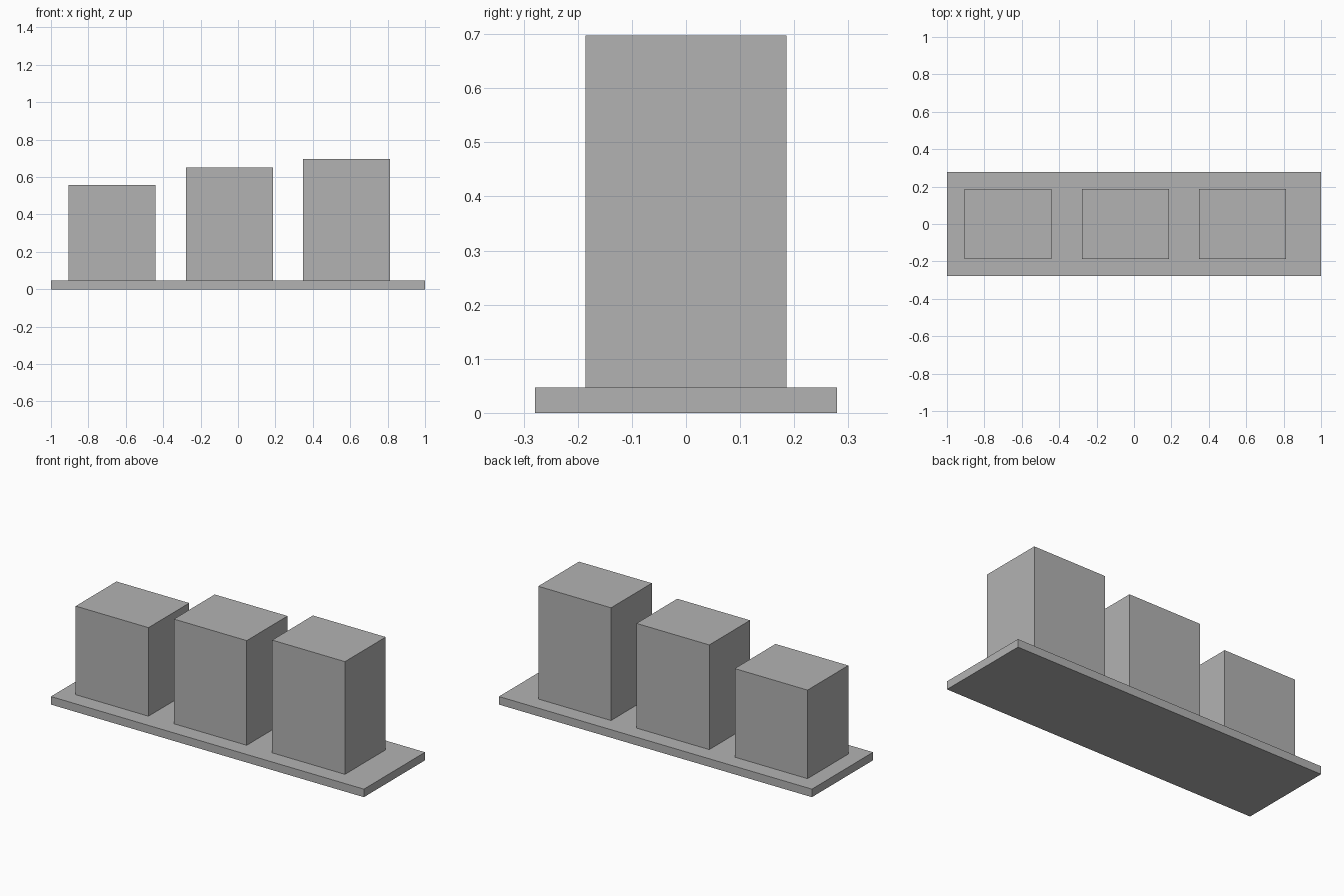
import bpy

if "Cube" in bpy.data.objects:
    bpy.data.objects.remove(bpy.data.objects["Cube"], do_unlink=True)

UNIT = 2 / 43  # the whole model sits on a regular module

grey = bpy.data.materials.new("plain_grey")
grey.use_nodes = True
colour = (0.45, 0.45, 0.45, 1)
grey.diffuse_color = colour
grey.node_tree.nodes["Principled BSDF"].inputs["Base Color"].default_value = colour


def box(name, centre_x, bottom, width, depth, height):
    """Flat-shaded box measured in modules, standing on the given bottom."""
    bpy.ops.mesh.primitive_cube_add(
        size=1, location=(centre_x * UNIT, 0, (bottom + height / 2) * UNIT))
    obj = bpy.context.object
    obj.name = name
    obj.scale = (width * UNIT, depth * UNIT, height * UNIT)
    bpy.ops.object.transform_apply(location=False, rotation=False, scale=True)
    obj.data.materials.append(grey)
    return obj


# Base slab
box("base_slab", 0, 0, 43, 12, 1)

# Three blocks rising from right to left
for i, (name, top) in enumerate((("short_block", 12), ("middle_block", 14), ("tall_block", 15))):
    box(name, -14.5 + 13.5 * i, 1, 10, 8, top - 1)
